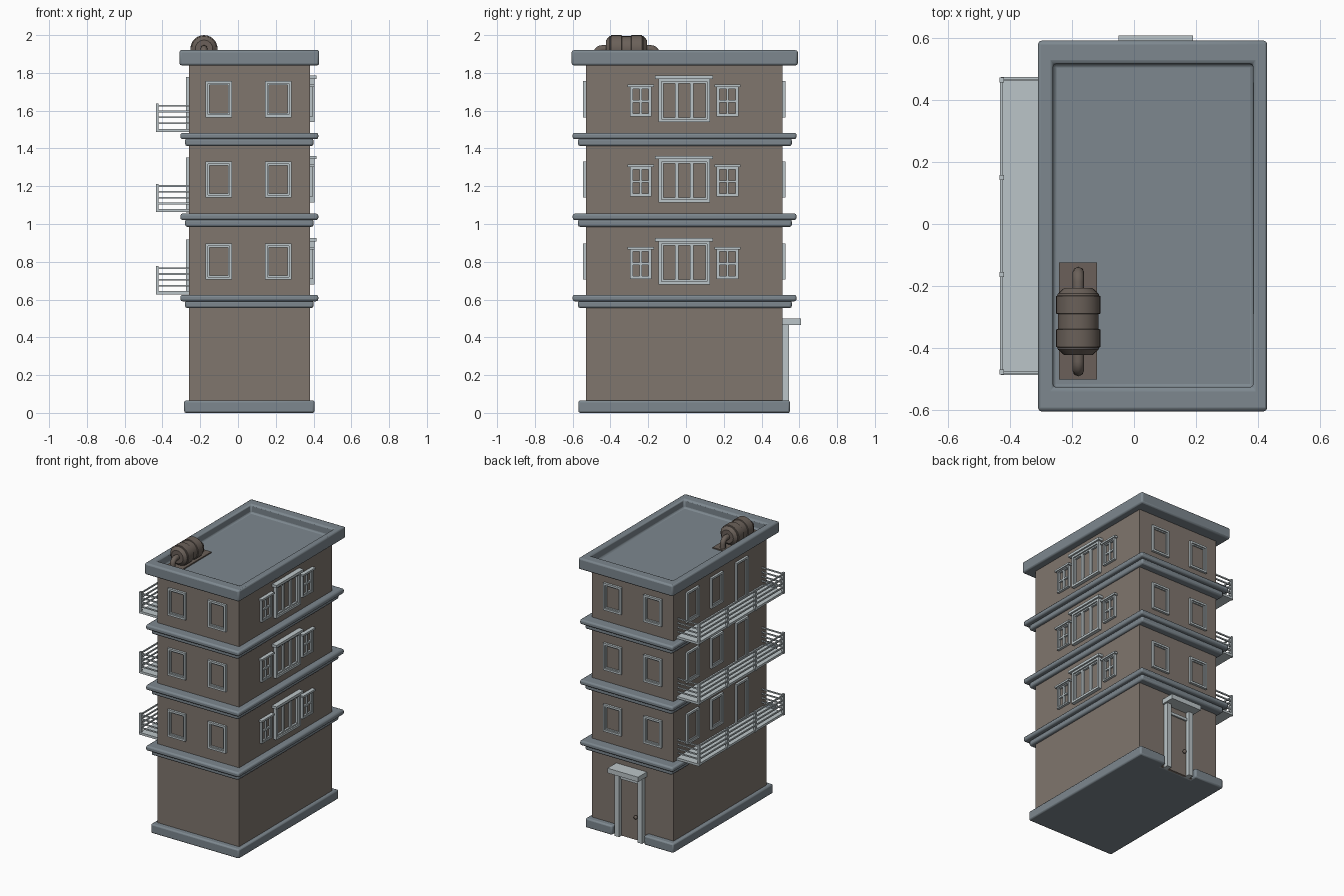
import bpy, bmesh, math
from mathutils import Vector

if "Cube" in bpy.data.objects:
    bpy.data.objects.remove(bpy.data.objects["Cube"])


def material(name, rgb):
    m = bpy.data.materials.new(name)
    m.diffuse_color = (*rgb, 1)
    m.use_nodes = True
    m.node_tree.nodes["Principled BSDF"].inputs["Base Color"].default_value = m.diffuse_color
    return m


WALL = material("brown wall", (0.215, 0.180, 0.155))
SLATE = material("slate trim", (0.205, 0.245, 0.275))
LIGHT = material("pale grey", (0.50, 0.56, 0.58))
TANKC = material("dark brown metal", (0.145, 0.118, 0.100))

X0, X1, Y0, Y1 = -0.26, 0.38, -0.53, 0.51   # outer faces of the walls
FLOORS = (0.0, 0.435, 0.86)                 # height offsets of upper storeys


def finish(name, bm, mat, bevel=0, segments=2):
    bmesh.ops.recalc_face_normals(bm, faces=bm.faces)
    me = bpy.data.meshes.new(name)
    bm.to_mesh(me)
    bm.free()
    ob = bpy.data.objects.new(name, me)
    bpy.context.collection.objects.link(ob)
    me.materials.append(mat)
    if bevel:
        b = ob.modifiers.new("bevel", "BEVEL")
        b.width, b.segments, b.limit_method = bevel, segments, "ANGLE"
    return ob


def smooth(ob, angle=35):
    bpy.ops.object.select_all(action="DESELECT")
    ob.select_set(True)
    bpy.context.view_layer.objects.active = ob
    bpy.ops.object.shade_smooth_by_angle(angle=math.radians(angle))


def box(bm, x0, x1, y0, y1, z0, z1):
    vs = bmesh.ops.create_cube(bm, size=1)["verts"]
    for v in vs:
        v.co = Vector((x0 if v.co.x < 0 else x1, y0 if v.co.y < 0 else y1,
                       z0 if v.co.z < 0 else z1))


def wall_box(bm, side, u0, u1, z0, z1, depth, start=-0.004):
    """Box on one wall: u runs along the wall, depth points outwards."""
    if side == "front":
        box(bm, u0, u1, Y0 - depth, Y0 - start, z0, z1)
    elif side == "back":
        box(bm, u0, u1, Y1 + start, Y1 + depth, z0, z1)
    elif side == "right":
        box(bm, X1 + start, X1 + depth, u0, u1, z0, z1)
    else:
        box(bm, X0 - depth, X0 - start, u0, u1, z0, z1)


def frame(bm, side, u0, u1, z0, z1, w, depth):
    wall_box(bm, side, u0, u0 + w, z0, z1, depth)
    wall_box(bm, side, u1 - w, u1, z0, z1, depth)
    wall_box(bm, side, u0 + w, u1 - w, z0, z0 + w, depth)
    wall_box(bm, side, u0 + w, u1 - w, z1 - w, z1, depth)


def double_frame(bm, side, u0, u1, z0, z1):
    frame(bm, side, u0, u1, z0, z1, 0.014, 0.016)
    frame(bm, side, u0 + 0.014, u1 - 0.014, z0 + 0.014, z1 - 0.014, 0.008, 0.008)


def panes(bm, side, u0, u1, z0, z1, nu, nz, w, depth):
    du, dz = (u1 - u0) / nu, (z1 - z0) / nz
    for i in range(nu):
        for j in range(nz):
            frame(bm, side, u0 + i * du, u0 + (i + 1) * du,
                  z0 + j * dz, z0 + (j + 1) * dz, w, depth)


# Main wall block
bm = bmesh.new()
box(bm, X0, X1, Y0, Y1, 0.003, 1.85)
finish("walls", bm, WALL)

# Plinth, open at the doorway
bm = bmesh.new()
outline = [(-0.285, -0.57), (0.405, -0.57), (0.405, 0.55), (0.195, 0.55), (0.195, 0.50),
           (-0.055, 0.50), (-0.055, 0.55), (-0.285, 0.55)]
face = bm.faces.new([bm.verts.new((x, y, 0)) for x, y in outline])
ext = bmesh.ops.extrude_face_region(bm, geom=[face])["geom"]
for v in ext:
    if isinstance(v, bmesh.types.BMVert):
        v.co.z = 0.066
smooth(finish("plinth", bm, SLATE, 0.01))

# Stepped cornices between storeys
for i, dz in enumerate(FLOORS):
    top = (0.625, 1.055, 1.483)[i]
    bm = bmesh.new()
    box(bm, -0.305, 0.425, -0.60, 0.585, top - 0.034, top)
    box(bm, -0.28, 0.40, -0.572, 0.56, top - 0.07, top - 0.03)
    smooth(finish(f"cornice_{i + 1}", bm, SLATE, 0.011))

# Roof slab with a raised parapet
bm = bmesh.new()
outer, inner = (-0.31, 0.43, -0.605, 0.592), (-0.262, 0.385, -0.527, 0.517)
loops = []
for (a, b, c, d), z in ((outer, 1.84), (outer, 1.92), (inner, 1.92), (inner, 1.86)):
    loops.append([bm.verts.new((x, y, z)) for x, y in ((a, c), (b, c), (b, d), (a, d))])
for lo, hi in zip(loops, loops[1:]):
    for k in range(4):
        n = (k + 1) % 4
        bm.faces.new((lo[k], lo[n], hi[n], hi[k]))
bm.faces.new(loops[0])
bm.faces.new(loops[-1])
smooth(finish("roof", bm, SLATE, 0.011))

for i, dz in enumerate(FLOORS):
    # Plain windows on the front and back
    for side in ("front", "back"):
        bm = bmesh.new()
        for u in (-0.172, 0.143):
            double_frame(bm, side, u, u + 0.14, 0.705 + dz, 0.897 + dz)
        finish(f"{side}_windows_{i + 1}", bm, LIGHT)

    # Triple window and two small windows on the right side
    bm = bmesh.new()
    frame(bm, "right", -0.145, 0.127, 0.68 + dz, 0.91 + dz, 0.016, 0.024)
    panes(bm, "right", -0.129, 0.111, 0.696 + dz, 0.894 + dz, 3, 1, 0.009, 0.014)
    wall_box(bm, "right", -0.163, 0.142, 0.908 + dz, 0.926 + dz, 0.036)
    for u in (-0.297, 0.162):
        frame(bm, "right", u, u + 0.115, 0.71 + dz, 0.87 + dz, 0.010, 0.018)
        panes(bm, "right", u + 0.01, u + 0.105, 0.72 + dz, 0.86 + dz, 2, 2, 0.006, 0.012)
        wall_box(bm, "right", u - 0.012, u + 0.127, 0.866 + dz, 0.879 + dz, 0.026)
    finish(f"right_windows_{i + 1}", bm, LIGHT)

    # Two windows and a balcony door on the left side
    bm = bmesh.new()
    for u, z in ((0.24, 0.70), (-0.03, 0.70), (-0.31, 0.626)):
        double_frame(bm, "left", u, u + 0.135, z + dz, 0.917 + dz)
    finish(f"left_windows_{i + 1}", bm, LIGHT)

    # Balcony with posts and four rails
    bm = bmesh.new()
    bx, z = -0.428, 0.628 + dz
    box(bm, -0.43, X0 + 0.01, -0.488, 0.475, z, z + 0.016)
    for y in (-0.478, -0.163, 0.15, 0.465):
        box(bm, bx - 0.007, bx + 0.008, y - 0.008, y + 0.008, z, z + 0.15)
    for k in range(4):
        r = z + 0.041 + k * 0.031
        box(bm, bx - 0.004, bx + 0.004, -0.478, 0.465, r, r + 0.009)
        for y in (-0.482, 0.461):
            box(bm, bx, X0 + 0.005, y, y + 0.008, r, r + 0.009)
    finish(f"balcony_{i + 1}", bm, LIGHT)

# Entrance surround on the back
bm = bmesh.new()
box(bm, -0.05, 0.19, 0.50, 0.608, 0.466, 0.50)
for x in (-0.037, 0.142):
    box(bm, x, x + 0.035, 0.50, 0.545, 0, 0.468)
box(bm, -0.004, 0.144, 0.50, 0.528, 0.405, 0.425)
finish("door_surround", bm, LIGHT)
bm = bmesh.new()
box(bm, -0.004, 0.144, 0.50, 0.517, 0.0, 0.468)
finish("door", bm, WALL)
bm = bmesh.new()
bmesh.ops.create_uvsphere(bm, u_segments=12, v_segments=8, radius=0.013)
bmesh.ops.translate(bm, verts=bm.verts, vec=(0.022, 0.532, 0.167))
smooth(finish("door_knob", bm, TANKC), 60)

# Roof tank: lathed along y, with raised bands
cx, cy, cz = -0.18, -0.315, 1.928
half = [(0.0, 0.066), (0.024, 0.066), (0.026, 0.072), (0.082, 0.072), (0.084, 0.067),
        (0.09, 0.066), (0.108, 0.046), (0.108, 0.0)]
profile = [(-y, r) for y, r in reversed(half)] + half[1:]
bm = bmesh.new()
vs = [bm.verts.new((cx, cy + y, cz + r)) for y, r in profile]
es = [bm.edges.new(p) for p in zip(vs, vs[1:])]
bmesh.ops.spin(bm, geom=vs + es, cent=(cx, cy, cz), axis=(0, 1, 0),
               angle=math.tau, steps=24)
bmesh.ops.remove_doubles(bm, verts=bm.verts, dist=0.0005)
smooth(finish("tank", bm, TANKC))

# Base plate under the tank
bm = bmesh.new()
box(bm, -0.242, -0.12, -0.502, -0.125, 1.855, 1.868)
finish("tank_plate", bm, TANKC)

# Elbow pipes at both ends of the tank
for s, name in ((-1, "front_pipe"), (1, "rear_pipe")):
    cu = bpy.data.curves.new(name, "CURVE")
    cu.dimensions = "3D"
    cu.bevel_depth, cu.bevel_resolution, cu.use_fill_caps = 0.019, 2, True
    path = [(0.10, cz)] + [(0.128 + 0.03 * math.sin(a), cz - 0.03 + 0.03 * math.cos(a))
                           for a in (k * math.pi / 10 for k in range(6))] + [(0.158, 1.86)]
    sp = cu.splines.new("POLY")
    sp.points.add(len(path) - 1)
    for p, (y, z) in zip(sp.points, path):
        p.co = (cx, cy + s * y, z, 1)
    ob = bpy.data.objects.new(name, cu)
    bpy.context.collection.objects.link(ob)
    cu.materials.append(TANKC)
